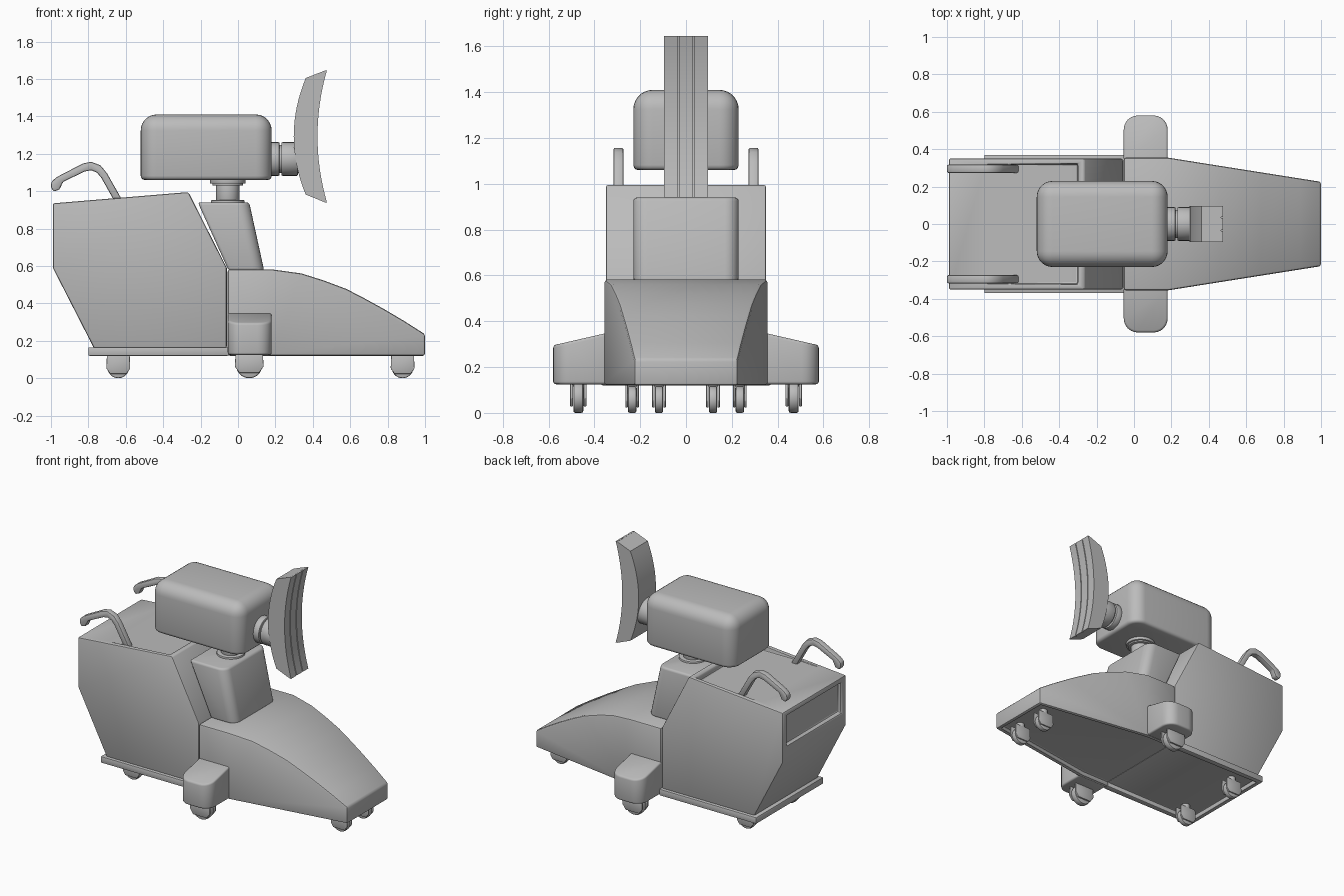
import bpy, bmesh, math
from mathutils import Vector, Matrix

if "Cube" in bpy.data.objects:
    bpy.data.objects.remove(bpy.data.objects["Cube"])

grey = bpy.data.materials.new("grey")
grey.diffuse_color = (0.5, 0.5, 0.5, 1)
grey.use_nodes = True
grey.node_tree.nodes["Principled BSDF"].inputs["Base Color"].default_value = grey.diffuse_color


def prism(pts, lo, hi, axis):
    """Extrude a 2D outline: axis 'y' takes (x, z) points, axis 'z' takes (x, y) points."""
    bm = bmesh.new()
    place = (lambda p, t: (p[0], t, p[1])) if axis == 'y' else (lambda p, t: (p[0], p[1], t))
    a = [bm.verts.new(place(p, lo)) for p in pts]
    b = [bm.verts.new(place(p, hi)) for p in pts]
    bm.faces.new(a)
    bm.faces.new(b[::-1])
    n = len(pts)
    for i in range(n):
        j = (i + 1) % n
        bm.faces.new((a[j], a[i], b[i], b[j]))
    bmesh.ops.recalc_face_normals(bm, faces=bm.faces)
    return bm


def box(x0, x1, y0, y1, z0, z1):
    return prism([(x0, y0), (x1, y0), (x1, y1), (x0, y1)], z0, z1, 'z')


def round_edges(bm, test, width, seg):
    """Round the edges whose two end points pass the test."""
    edges = [e for e in bm.edges if test(e.verts[0].co, e.verts[1].co)]
    bmesh.ops.bevel(bm, geom=edges, offset=width, segments=seg, profile=0.5, affect='EDGES',
                    clamp_overlap=True)


def finish(name, bm, bevel=0, seg=2, cutters=()):
    """Turn a bmesh into an object, apply cuts and bevel, then shade it."""
    bmesh.ops.recalc_face_normals(bm, faces=bm.faces)
    me = bpy.data.meshes.new(name)
    bm.to_mesh(me)
    bm.free()
    me.materials.append(grey)
    ob = bpy.data.objects.new(name, me)
    bpy.context.collection.objects.link(ob)
    for c in cutters:
        m = ob.modifiers.new("cut", 'BOOLEAN')
        m.operation, m.solver, m.object = 'DIFFERENCE', 'EXACT', c
    if bevel:
        m = ob.modifiers.new("bevel", 'BEVEL')
        m.width, m.segments, m.limit_method = bevel, seg, 'ANGLE'
        m.angle_limit = math.radians(35)
    bpy.ops.object.select_all(action='DESELECT')
    ob.select_set(True)
    bpy.context.view_layer.objects.active = ob
    bpy.ops.object.convert(target='MESH')
    bpy.ops.object.shade_smooth_by_angle(angle=math.radians(32))
    return ob


def cutter(name, bm):
    ob = finish(name, bm)
    ob.hide_render = True
    ob.hide_set(True)
    return ob


def cylinder(bm, centre, r, depth, axis, seg=32):
    rot = {'x': Matrix.Rotation(math.pi / 2, 4, 'Y'), 'y': Matrix.Rotation(math.pi / 2, 4, 'X'),
           'z': Matrix.Identity(4)}[axis]
    bmesh.ops.create_cone(bm, cap_ends=True, segments=seg, radius1=r, radius2=r, depth=depth,
                          matrix=Matrix.Translation(centre) @ rot)


# Cutters: top tray, rear window recess, hollow underside
tray_cut = cutter("tray_cutter", box(-0.90, -0.30, -0.32, 0.32, 0.951, 1.1))
window_cut = cutter("window_cutter", box(-1.1, -0.96, -0.30, 0.30, 0.69, 0.90))
under_cut = cutter("underside_cutter", prism(
    [(-0.77, -0.335), (0.17, -0.325), (0.97, -0.20), (0.97, 0.20), (0.17, 0.325), (-0.77, 0.335)],
    0.05, 0.15, 'z'))

# Cabinet and base plate
finish("cabinet", prism([(-0.99, 0.935), (-0.265, 0.995), (-0.06, 0.59), (-0.06, 0.16),
                         (-0.77, 0.16), (-0.99, 0.59)], -0.35, 0.35, 'y'),
       0.01, 2, [tray_cut, window_cut])
finish("base_plate", box(-0.80, -0.05, -0.37, 0.37, 0.12, 0.165), 0.006, 2, [under_cut])

# Tapered front cover
bm = prism([(-0.055, 0.12), (1.0, 0.12), (1.0, 0.235), (0.89, 0.305), (0.78, 0.37), (0.68, 0.425),
            (0.58, 0.477), (0.46, 0.522), (0.34, 0.56), (0.18, 0.582), (-0.055, 0.582)],
           -0.355, 0.355, 'y')
bmesh.ops.bisect_plane(bm, geom=bm.verts[:] + bm.edges[:] + bm.faces[:],
                       plane_co=(0.18, 0, 0), plane_no=(1, 0, 0))
for v in bm.verts:
    v.co.y *= 1 - 0.365 * max(0, v.co.x - 0.18) / 0.82
finish("front_cover", bm, 0.012, 2, [under_cut])

# Leaning column with rounded front corners
bm = prism([(-0.215, 0.94), (0.06, 0.94), (0.14, 0.575), (-0.05, 0.575)], -0.23, 0.23, 'y')
round_edges(bm, lambda a, b: min(a.x, b.x) > 0.05 and abs(a.z - b.z) > 0.1, 0.06, 6)
finish("column", bm, 0.015, 3)

# Swivel neck
bm = bmesh.new()
for z0, z1, r in ((0.93, 0.952, 0.09), (0.94, 1.05, 0.062), (1.03, 1.045, 0.082), (1.04, 1.07, 0.095)):
    cylinder(bm, (-0.055, 0, (z0 + z1) / 2), r, z1 - z0, 'z')
finish("swivel_neck", bm, 0.004)

# Rounded head housing
bm = box(-0.52, 0.18, -0.23, 0.23, 1.06, 1.41)
round_edges(bm, lambda a, b: max(a.z, b.z) > 1.4, 0.085, 7)
round_edges(bm, lambda a, b: abs(a.z - b.z) < 1e-4 and a.z < 1.061, 0.022, 3)
finish("head_housing", bm)

# Grooved coupling between housing and panel
bm = bmesh.new()
for x0, x1, r in ((0.17, 0.33, 0.075), (0.17, 0.222, 0.09), (0.232, 0.32, 0.09)):
    cylinder(bm, ((x0 + x1) / 2, 0, 1.172), r, x1 - x0, 'x')
finish("coupling", bm, 0.006)

# Curved panel: a back body and three face strips that leave two grooves
def face_x(z, off=0):
    return 0.425 + 0.05 * ((z - 1.293) / 0.352) ** 2 + off


def back_x(z):
    return 0.298 + 0.064 * ((z - 1.293) / 0.312) ** 2


steps = [i / 16 for i in range(17)]
back = [(back_x(z), z) for z in (1.605 - 0.623 * t for t in steps)]
face_z = [0.94 + 0.705 * t for t in steps]
finish("panel_body", prism(back + [(face_x(z, -0.01), z) for z in face_z], -0.095, 0.095, 'y'))
for i, (y0, y1) in enumerate(((-0.095, -0.037), (-0.031, 0.031), (0.037, 0.095))):
    strip = [(face_x(z, -0.012), z) for z in face_z] + [(face_x(z), z) for z in face_z[::-1]]
    finish(f"panel_strip_{i + 1}", prism(strip, y0, y1, 'y'))

# Handles, side outriggers
handle = [(-0.615, 0.945), (-0.70, 1.095), (-0.735, 1.138), (-0.785, 1.157), (-0.83, 1.148),
          (-0.97, 1.075), (-0.998, 1.05), (-1.0, 1.02), (-0.985, 0.998), (-0.955, 1.008),
          (-0.935, 1.05), (-0.82, 1.105), (-0.785, 1.112), (-0.755, 1.1), (-0.73, 1.07), (-0.66, 0.945)]
for side, s in (("right", -1), ("left", 1)):
    finish(f"{side}_handle", prism(handle, s * 0.295 - 0.022, s * 0.295 + 0.022, 'y'), 0.008, 2)
    bm = box(-0.055, 0.18, min(s * 0.34, s * 0.58), max(s * 0.34, s * 0.58), 0.125, 0.35)
    for v in bm.verts:
        if v.co.z > 0.3 and abs(v.co.y) > 0.5:
            v.co.z = 0.295
    round_edges(bm, lambda a, b: abs(a.z - b.z) > 0.1 and abs(a.y) > 0.5, 0.075, 6)
    finish(f"{side}_outrigger", bm, 0.012, 3)


# Casters: wheel, axle hubs, fork cheeks and mounting stem
def caster(name, x, y, r, top):
    w = r * 0.62
    bm = bmesh.new()
    cylinder(bm, (x, y, r), r, w, 'y', 28)
    finish(name + "_wheel", bm, r * 0.12, 2)
    outline = [(x - r * 1.05, 0.125), (x - r * 1.1, r * 0.9), (x - r * 0.75, r * 0.4),
               (x + r * 0.75, r * 0.4), (x + r * 1.1, r * 0.9), (x + r * 1.05, 0.125)]
    for i, s in enumerate((-1, 1)):
        c = y + s * w * 0.68
        finish(f"{name}_cheek_{i + 1}", prism(outline, c - w * 0.15, c + w * 0.15, 'y'), 0.004, 2)
    bm = bmesh.new()
    cylinder(bm, (x, y, (top + 0.115) / 2), r * 0.5, top - 0.115, 'z', 20)
    finish(name + "_stem", bm)


for side, s in (("right", -1), ("left", 1)):
    caster(f"{side}_rear_caster", -0.64, s * 0.235, 0.058, 0.155)
    caster(f"{side}_front_caster", 0.88, s * 0.118, 0.058, 0.155)
    caster(f"{side}_outrigger_caster", 0.06, s * 0.47, 0.07, 0.14)
